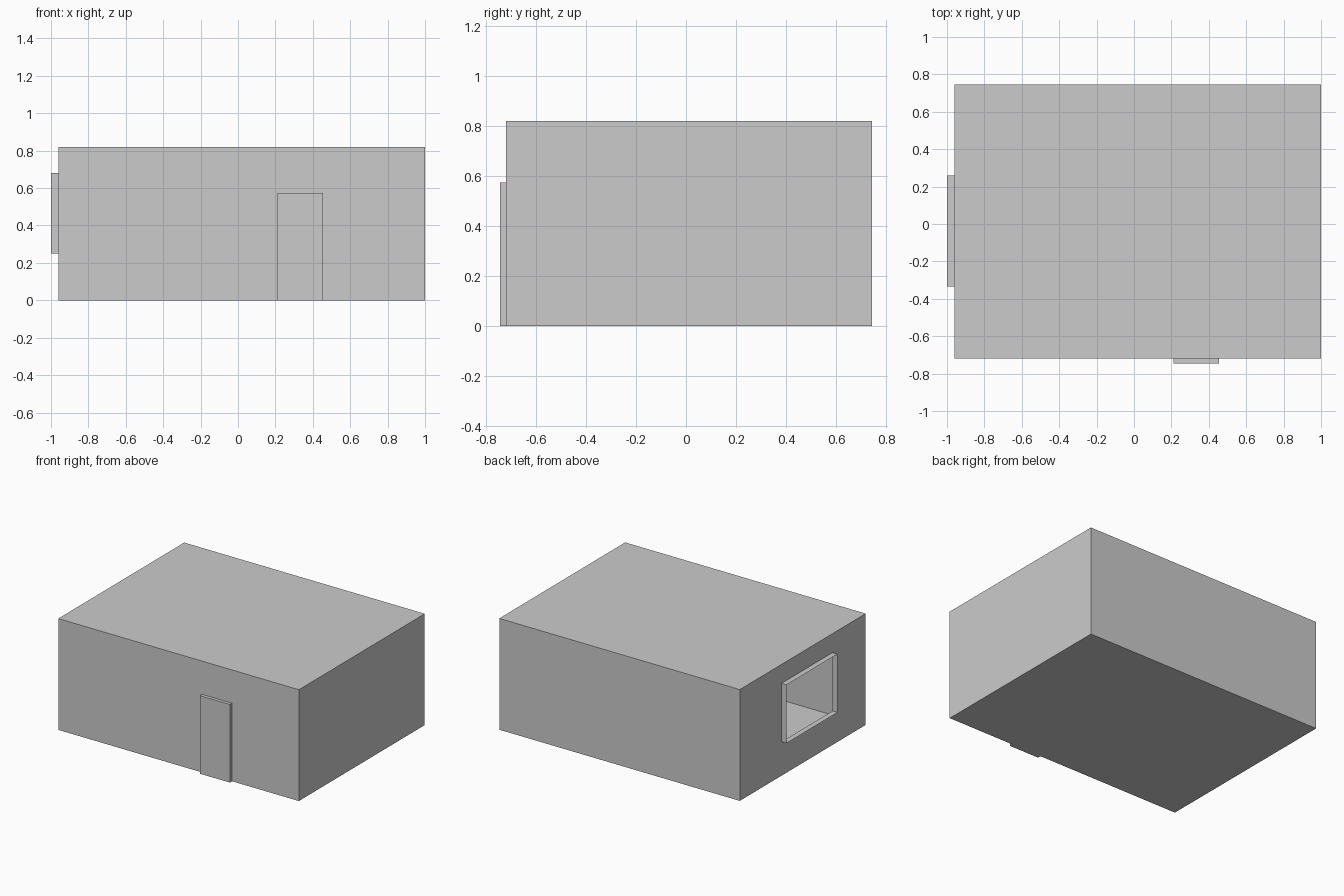
import bpy, bmesh

if "Cube" in bpy.data.objects:
    bpy.data.objects.remove(bpy.data.objects["Cube"])

# One flat grey for everything
grey = bpy.data.materials.new("plain grey")
grey.diffuse_color = (0.6, 0.6, 0.6, 1)
grey.use_nodes = True
grey.node_tree.nodes["Principled BSDF"].inputs["Base Color"].default_value = grey.diffuse_color


def make_object(name, bm):
    mesh = bpy.data.meshes.new(name)
    bm.to_mesh(mesh)
    bm.free()
    mesh.materials.append(grey)
    obj = bpy.data.objects.new(name, mesh)
    bpy.context.collection.objects.link(obj)
    return obj


def box(bm, lo, hi):
    verts = bmesh.ops.create_cube(bm, size=1)["verts"]
    for v in verts:
        for i in range(3):
            v.co[i] = lo[i] if v.co[i] < 0 else hi[i]


X0, X1, Y0, Y1, H = -0.96, 1.0, -0.72, 0.745, 0.82
WY0, WY1, WZ0, WZ1 = -0.335, 0.26, 0.25, 0.68

# Room shell: thin walls, left wall replaced by a ring around the window
bm = bmesh.new()
box(bm, (X0, Y0, 0), (X1, Y1, H))
bm.faces.ensure_lookup_table()
left = [f for f in bm.faces if f.normal.x < -0.9 or
        f.calc_center_median().x < X0 + 0.001]
bmesh.ops.delete(bm, geom=left, context='FACES_ONLY')


def ring(x, y0, y1, z0, z1):
    return [(x, y0, z0), (x, y1, z0), (x, y1, z1), (x, y0, z1)]


def bridge(bm, a, b):
    va = [bm.verts.new(c) for c in a]
    vb = [bm.verts.new(c) for c in b]
    for i in range(4):
        j = (i + 1) % 4
        bm.faces.new((va[i], va[j], vb[j], vb[i]))


hole = ring(X0, WY0, WY1, WZ0, WZ1)
bridge(bm, ring(X0, Y0, Y1, 0, H), hole)
# Open window surround standing out from the wall
bridge(bm, hole, ring(-1.0, WY0, WY1, WZ0, WZ1))
bmesh.ops.remove_doubles(bm, verts=bm.verts, dist=0.0005)
bmesh.ops.recalc_face_normals(bm, faces=bm.faces)
make_object("room_with_window", bm)

# Door slab on the front wall
bm = bmesh.new()
box(bm, (0.21, -0.745, 0), (0.455, Y0, 0.575))
bmesh.ops.recalc_face_normals(bm, faces=bm.faces)
make_object("door", bm)
